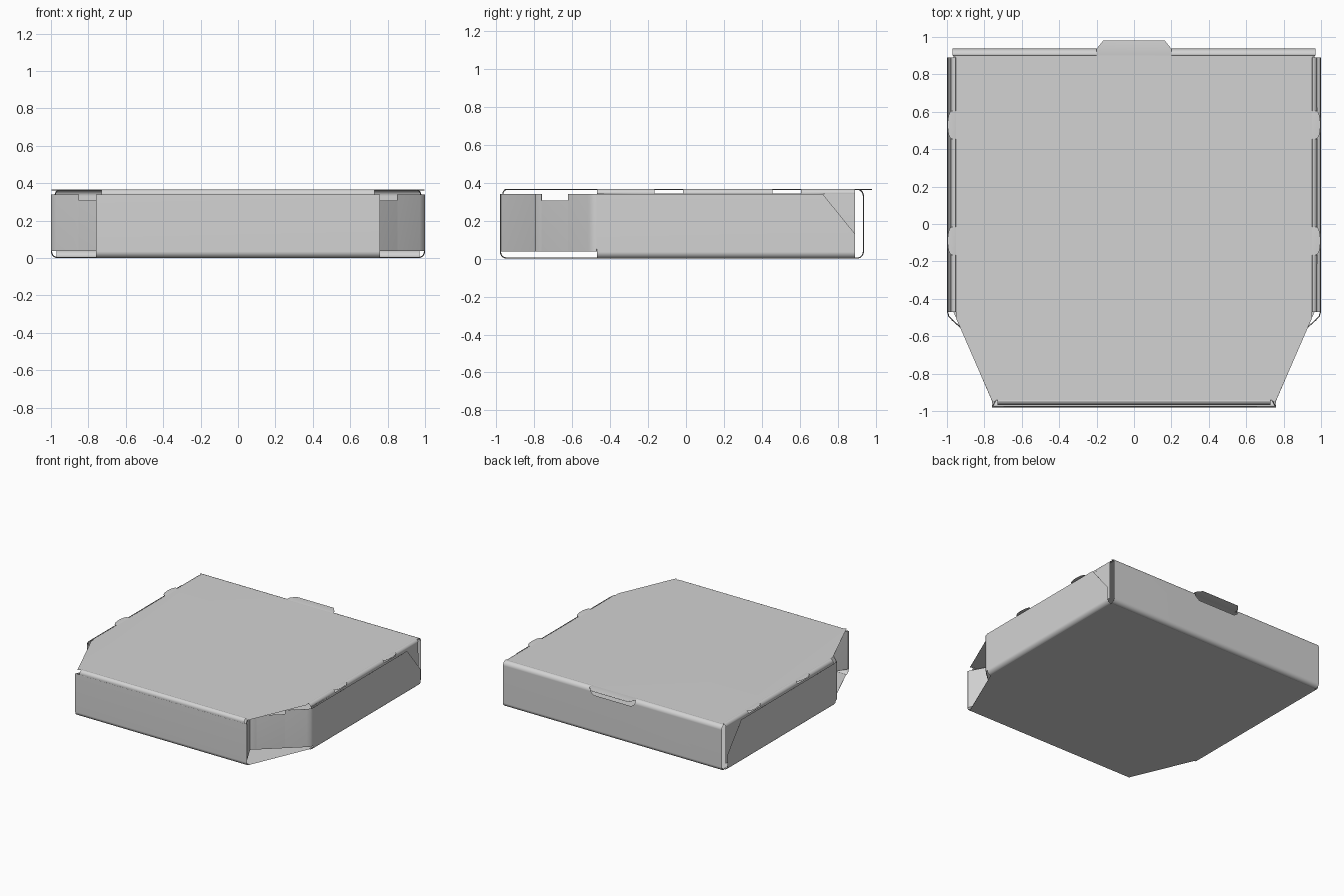
import bpy, bmesh, math

if "Cube" in bpy.data.objects:
    bpy.data.objects.remove(bpy.data.objects["Cube"])

T = 0.006            # sheet thickness
R = 0.032            # tray fold radius
RL = 0.024           # lid fold radius
BOT, TOP, RIM = 0.003, 0.364, 0.34   # floor, lid and wall-top heights
SX, FY, BY = 0.997, 0.977, 0.934     # side, front and back wall distances
LX, LF = 0.977, 0.964                # lid side and front flap distances

card = bpy.data.materials.new("grey card")
card.diffuse_color = (0.65, 0.65, 0.65, 1)
card.use_nodes = True
card.node_tree.nodes["Principled BSDF"].inputs["Base Color"].default_value = card.diffuse_color


def sheet(name, polys):
    """Join flat polygons into one folded card sheet."""
    bm = bmesh.new()
    for p in polys:
        bm.faces.new([bm.verts.new(v) for v in p])
    bmesh.ops.remove_doubles(bm, verts=bm.verts[:], dist=0.0005)
    bmesh.ops.recalc_face_normals(bm, faces=bm.faces[:])
    me = bpy.data.meshes.new(name)
    bm.to_mesh(me)
    bm.free()
    ob = bpy.data.objects.new(name, me)
    bpy.context.collection.objects.link(ob)
    me.materials.append(card)
    bpy.context.view_layer.objects.active = ob
    ob.select_set(True)
    bpy.ops.object.shade_smooth_by_angle(angle=math.radians(35))
    ob.select_set(False)
    m = ob.modifiers.new("thickness", 'SOLIDIFY')
    m.thickness, m.offset = T, 0
    w = ob.modifiers.new("flat_normals", 'WEIGHTED_NORMAL')
    w.keep_sharp = True
    return ob


def arc(d, z, r, a0, a1, n=5):
    """Fold profile as (distance, height) points."""
    return [(d + r * math.cos(math.radians(a0 + (a1 - a0) * i / n)),
             z + r * math.sin(math.radians(a0 + (a1 - a0) * i / n))) for i in range(n + 1)]


def strip(prof, place, u0, u1):
    """Sweep a profile straight from u0 to u1."""
    return [[place(u0, *a), place(u1, *a), place(u1, *b), place(u0, *b)]
            for a, b in zip(prof, prof[1:])]


def low_fold(d):
    return arc(d - R, BOT + R, R, -90, 0)


def high_fold(d, r):
    return arc(d - r, TOP - r, r, 90, 0)


def mirror(half):
    """Close a right-hand outline with its left-hand mirror."""
    return half + [(-x, *rest) for x, *rest in reversed(half)]


def front(u, d, z):
    return (u, -d, z)


def back(u, d, z):
    return (u, d, z)


# Tray floor with cut front corners
floor = mirror([(0.965, BY - R), (SX - R, 0.89), (SX - R, -0.47), (0.76, R - FY)])
sheet("tray_floor", [[(x, y, BOT) for x, y in floor]])

# Front wall
sheet("front_wall", strip(low_fold(FY) + [(FY, RIM)], front, -0.76, 0.76))

# Back wall with the hole left by the lid tab
zb, zt = BOT + R, TOP - R
wall = mirror([(0.97, zb), (0.97, zt), (0.2, zt), (0.165, 0.307)])
polys = strip(low_fold(BY), back, -0.97, 0.97)
polys.append([(x, BY, z) for x, z in wall])
for s in (-1, 1):
    polys += strip(high_fold(BY, R), back, s * 0.2, s * 0.97)
sheet("back_wall", polys)

for s, side in ((1, "right"), (-1, "left")):
    def place(u, d, z, s=s):
        return (s * d, u, z)

    # Side wall with sloped rear corner
    polys = strip(low_fold(SX), place, -0.47, 0.89)
    polys.append([place(y, SX, z) for y, z in
                  ((-0.47, zb), (0.89, zb), (0.89, 0.13), (0.72, RIM), (-0.47, RIM))])
    # Corner flap folded inward, with a notch in its top edge
    path = [(SX, -0.47, RIM), (0.99, -0.494, RIM), (0.97, -0.515, RIM),
            (0.852, -0.62, 0.307), (0.694, -0.76, RIM), (0.66, -0.79, RIM)]
    tops = [RIM, RIM, RIM, 0.307, RIM]
    for (x0, y0, _), (x1, y1, _), t in zip(path, path[1:], tops):
        polys.append([(s * x0, y0, 0.037), (s * x1, y1, 0.037), (s * x1, y1, t), (s * x0, y0, t)])
    sheet(side + "_side_wall", polys)

    # Short flap behind the end of the front wall
    sheet(side + "_front_flap", [[(s * x, y, z) for x, y, z in (
        (0.757, -FY, 0.037), (0.66, -0.795, 0.037), (0.66, -0.795, RIM), (0.757, -FY, RIM))]])

    # Lid side flap, its fold interrupted at the two ears
    polys = strip([(LX, TOP - RL), (LX, 0.05)], place, -0.47, 0.89)
    for a, b in ((-0.47, -0.165), (-0.015, 0.455), (0.605, 0.89)):
        polys += strip(high_fold(LX, RL), place, a, b)
    sheet(side + "_lid_flap", polys)

    # Rounded ears over the side wall
    for i, y in enumerate((-0.09, 0.53)):
        ear = [(LX - RL, y - 0.075), (LX - 0.002, y - 0.075)]
        ear += [(LX - 0.002 + 0.022 * math.sin(math.pi * k / 8), y - 0.075 * math.cos(math.pi * k / 8))
                for k in range(1, 8)]
        ear += [(LX - 0.002, y + 0.075), (LX - RL, y + 0.075)]
        sheet(f"{side}_ear_{i + 1}", [[(s * x, v, TOP) for x, v in ear]])

# Lid top
lid = mirror([(0.2, BY - R), (0.97, BY - R), (LX - RL, 0.89), (LX - RL, -0.5),
              (0.755, -0.955), (0.73, RL - LF)])
sheet("lid_top", [[(x, y, TOP) for x, y in lid]])

# Lid front flap tucked behind the front wall
sheet("lid_front_flap", strip(high_fold(LF, RL) + [(LF, 0.05)], front, -0.73, 0.73))

# Rear tab
tab = mirror([(0.2, BY - R), (0.2, 0.937), (0.165, 0.98)])
sheet("rear_tab", [[(x, y, TOP) for x, y in tab]])
